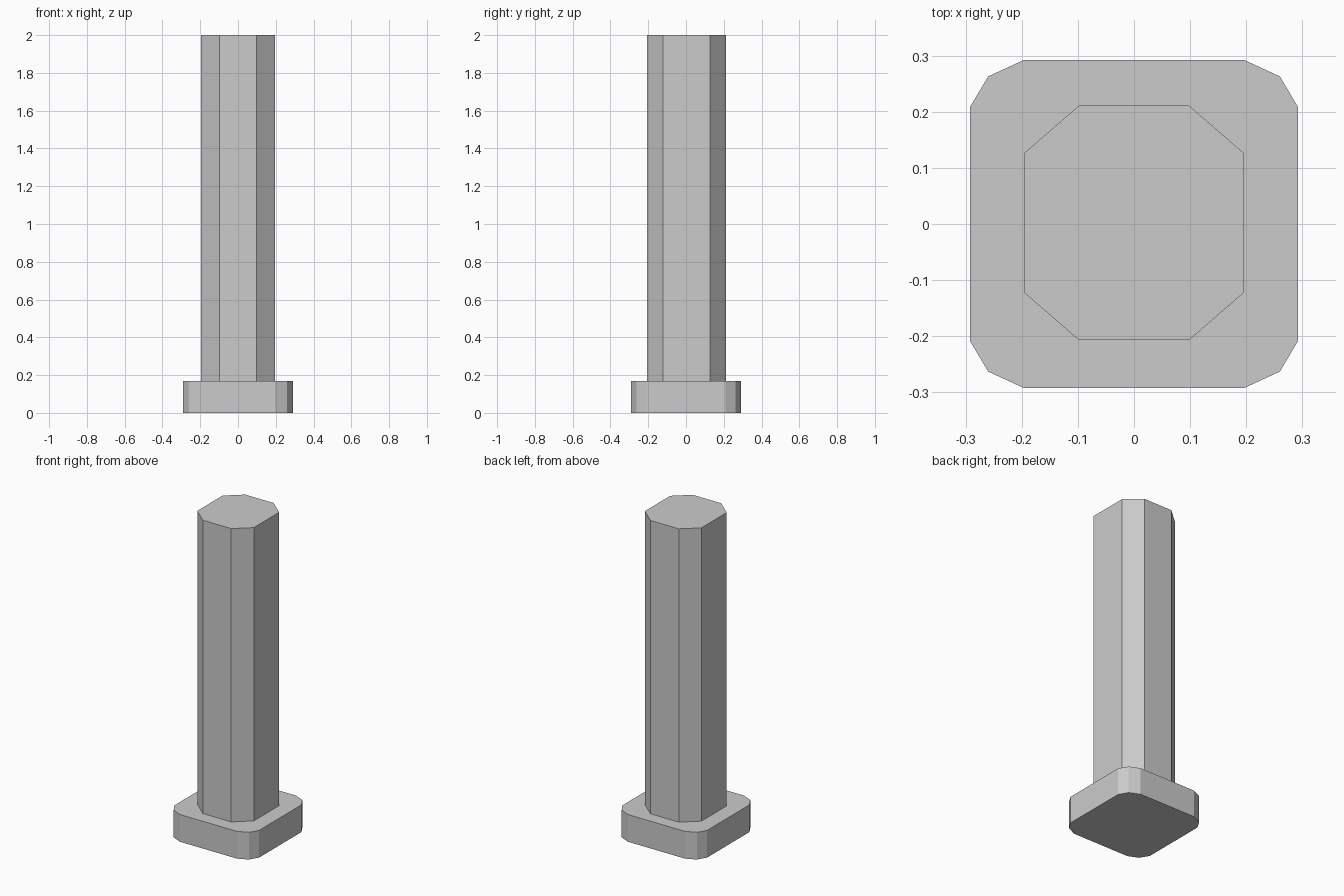
import bpy
import bmesh

cube = bpy.data.objects.get("Cube")
if cube:
    bpy.data.objects.remove(cube, do_unlink=True)

# Single stone grey
grey = bpy.data.materials.new("light_grey")
grey.use_nodes = True
colour = (0.6, 0.6, 0.6, 1)
grey.diffuse_color = colour
grey.node_tree.nodes["Principled BSDF"].inputs["Base Color"].default_value = colour


def prism(name, corner, bottom, top):
    """Mirror one corner's points to all four quadrants and extrude upward."""
    outline = []
    for sx, sy in ((1, 1), (-1, 1), (-1, -1), (1, -1)):
        points = corner if sx * sy > 0 else corner[::-1]
        outline += [(sx * x, sy * y) for x, y in points]
    bm = bmesh.new()
    face = bm.faces.new([bm.verts.new((x, y, bottom)) for x, y in outline])
    raised = bmesh.ops.extrude_face_region(bm, geom=[face], use_keep_orig=True)
    verts = [v for v in raised["geom"] if isinstance(v, bmesh.types.BMVert)]
    bmesh.ops.translate(bm, verts=verts, vec=(0, 0, top - bottom))
    bmesh.ops.recalc_face_normals(bm, faces=bm.faces)
    mesh = bpy.data.meshes.new(name)
    bm.to_mesh(mesh)
    bm.free()
    mesh.materials.append(grey)
    obj = bpy.data.objects.new(name, mesh)
    bpy.context.collection.objects.link(obj)
    return obj


# Square foot with two-step rounded corners
prism("base_plinth", [(0.292, 0.209), (0.26, 0.263), (0.197, 0.292)], 0, 0.17)

# Eight-sided column, slightly deeper than wide
shaft = prism("column_shaft", [(0.195, 0.125), (0.098, 0.209)], 0.17, 2)
shaft.location.y = 0.002
